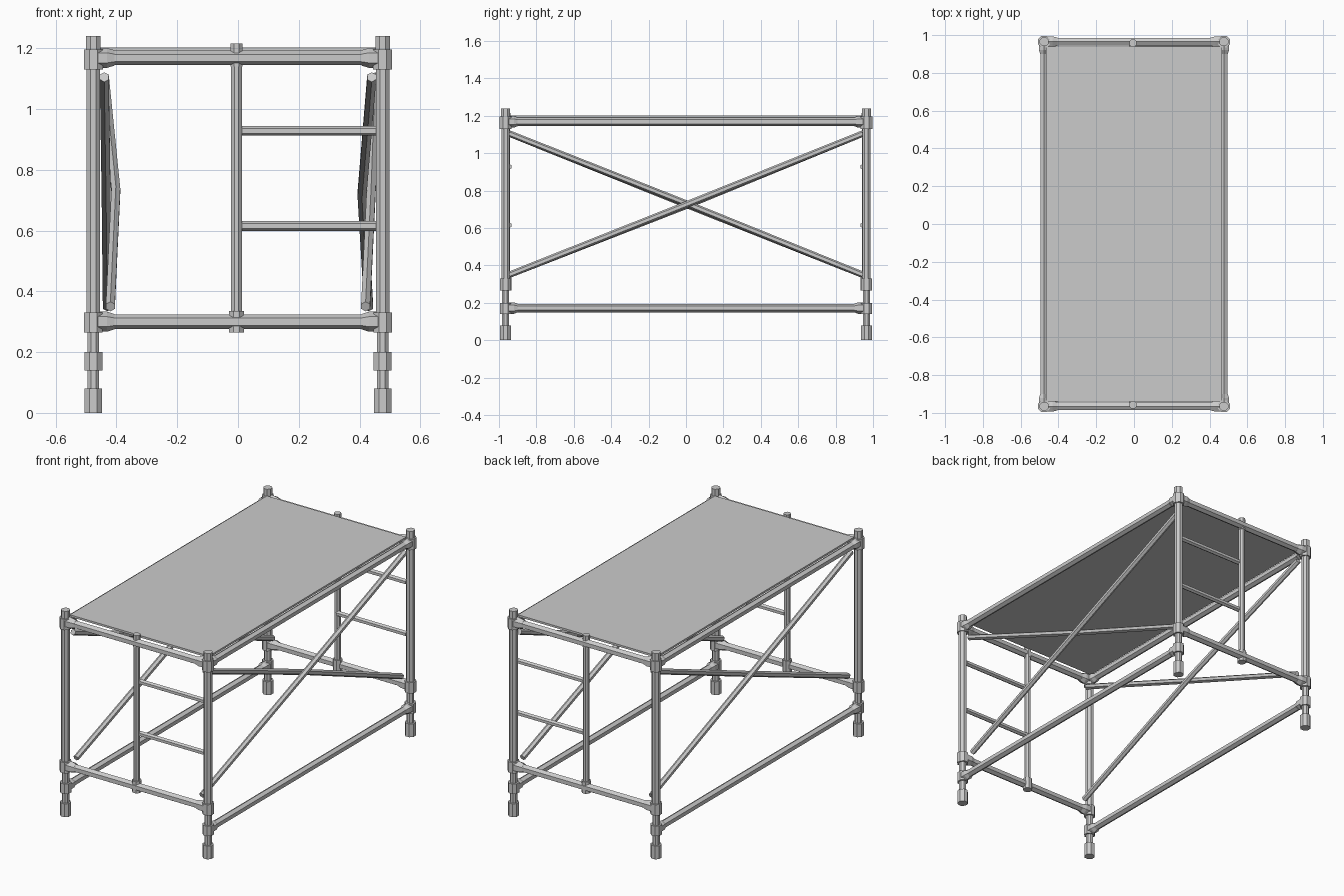
import bpy, bmesh
from mathutils import Vector
from math import cos, sin, tau

if "Cube" in bpy.data.objects:
    bpy.data.objects.remove(bpy.data.objects["Cube"])

PX, PY = 0.476, 0.965      # post positions
LOW, MID, TOP = 0.172, 0.30, 1.168   # side rail, end rail and top rail heights


def tube(name, pts, radii, sides=6):
    """Flat-faced capped tube through pts, one radius per point."""
    pts = [Vector(p) for p in pts]
    if not isinstance(radii, (list, tuple)):
        radii = [radii] * len(pts)
    d = (pts[-1] - pts[0]).normalized()
    ref = Vector((0, 1, 0)) if abs(d.z) > 0.9 else Vector((0, 0, 1))
    u = d.cross(ref).normalized()
    v = d.cross(u)
    bm = bmesh.new()
    rings = []
    for p, r in zip(pts, radii):
        rings.append([bm.verts.new(p + r * (cos(a) * u + sin(a) * v))
                      for a in [tau * (i + 0.5) / sides for i in range(sides)]])
    for a, b in zip(rings, rings[1:]):
        for i in range(sides):
            j = (i + 1) % sides
            bm.faces.new((a[i], a[j], b[j], b[i]))
    bm.faces.new(rings[0])
    bm.faces.new(rings[-1])
    bmesh.ops.recalc_face_normals(bm, faces=bm.faces)
    me = bpy.data.meshes.new(name)
    bm.to_mesh(me)
    bm.free()
    ob = bpy.data.objects.new(name, me)
    bpy.context.collection.objects.link(ob)
    return ob


def stack(name, x, y, profile, sides=8):
    """Upright turned part from (z, radius) pairs."""
    return tube(name, [(x, y, z) for z, r in profile], [r for z, r in profile], sides)


# Corner legs: foot, adjusting stem, collars and post in one stepped profile
leg = [(0, .031), (.08, .031), (.08, .021), (.14, .021), (.14, .032), (.20, .032),
       (.20, .021), (.265, .021), (.265, .033), (.33, .033), (.33, .0245),
       (1.13, .0245), (1.13, .034), (1.195, .034), (1.195, .0255), (1.24, .0255)]
for sx in (-1, 1):
    for sy in (-1, 1):
        x, y = sx * PX, sy * PY
        stack("corner_leg", x, y, leg)
        # Tapered sockets that receive the rails
        for z in (MID, TOP):
            tube("end_rail_socket", [(x, y, z), (x - sx * .045, y, z), (x - sx * .07, y, z)],
                 [.033, .033, .025])
        for z in (LOW, TOP):
            tube("side_rail_socket", [(x, y, z), (x, y - sy * .045, z), (x, y - sy * .065, z)],
                 [.031, .031, .023])

# End frames: rails, ladder upright and rungs
for sy in (-1, 1):
    y = sy * PY
    for z in (MID, TOP):
        tube("end_rail", [(-PX, y, z), (PX, y, z)], .024)
    stack("ladder_upright", -.005, sy * .958,
          [(.265, .027), (.335, .027), (.335, .019), (1.14, .019), (1.14, .021), (1.215, .021)])
    for z in (.615, .928):
        tube("ladder_rung", [(0, sy * .947, z), (.465, sy * .947, z)], .016)

# Long side rails
for sx in (-1, 1):
    for z in (LOW, TOP):
        tube("side_rail", [(sx * PX, -PY, z), (sx * PX, PY, z)], .023)

# Crossed side braces, one of each pair bowed inward
hi, lo, e = 1.105, .35, .945
tube("right_brace_rising", [(.42, -e, lo), (.438, 0, .725), (.452, e, hi)], .017)
tube("right_brace_falling", [(.44, -e, hi), (.408, .03, .72), (.43, e, lo)], .017)
tube("left_brace_rising", [(-.42, -e, lo), (-.402, .03, .73), (-.44, e, hi)], .017)
tube("left_brace_falling", [(-.44, -e, hi), (-.434, 0, .725), (-.43, e, lo)], .017)

# Deck board
bpy.ops.mesh.primitive_cube_add(size=1, location=(0, 0, 1.196))
deck = bpy.context.object
deck.name = "deck_board"
deck.scale = (.93, 1.88, .012)
